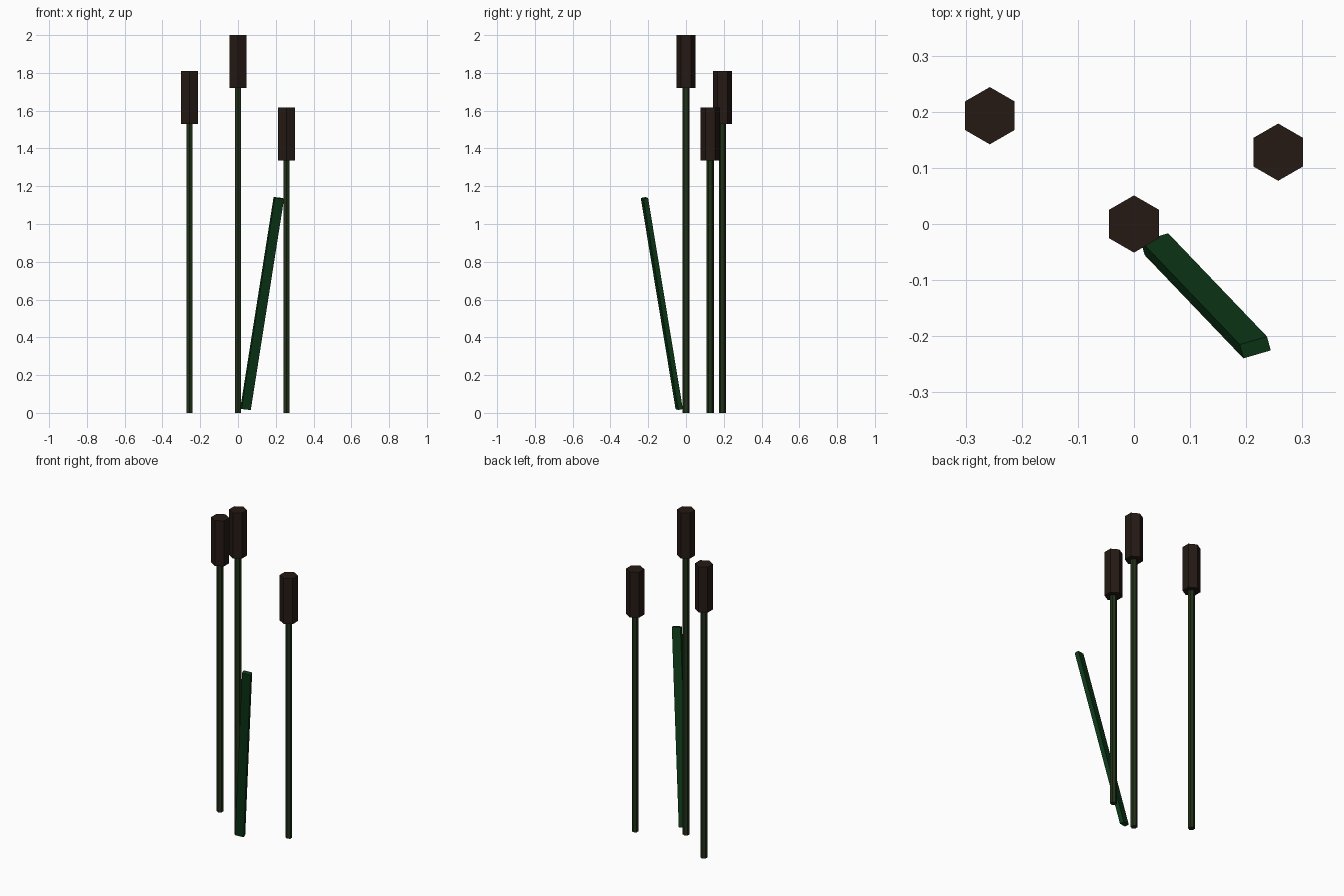
import bpy
from math import radians
from mathutils import Matrix, Vector

if "Cube" in bpy.data.objects:
    bpy.data.objects.remove(bpy.data.objects["Cube"])


def material(name, rgb):
    m = bpy.data.materials.new(name)
    m.diffuse_color = (*rgb, 1)
    m.use_nodes = True
    m.node_tree.nodes["Principled BSDF"].inputs["Base Color"].default_value = m.diffuse_color
    return m


STEM = material("stem_green", (0.015, 0.031, 0.009))
HEAD = material("head_brown", (0.018, 0.010, 0.007))
LEAF = material("leaf_green", (0.004, 0.040, 0.009))


def hex_prism(name, x, y, z0, z1, radius, mat):
    # six-sided prism with corners pointing along y
    bpy.ops.mesh.primitive_cylinder_add(vertices=6, radius=radius, depth=z1 - z0,
                                        location=(x, y, (z0 + z1) / 2))
    ob = bpy.context.object
    ob.name = name
    ob.data.materials.append(mat)


# three reeds: thin stem with a seed head on top
HEAD_LEN = 0.28
for i, (x, y, top) in enumerate([(0, 0, 2.0), (-0.257, 0.193, 1.81), (0.257, 0.128, 1.616)], 1):
    hex_prism(f"stem_{i}", x, y, 0, top - HEAD_LEN + 0.01, 0.019, STEM)
    hex_prism(f"seed_head_{i}", x, y, top - HEAD_LEN, top, 0.051, HEAD)

# leaning leaf: box aligned to its length and width directions
length_dir = Vector((0.176, -0.184, 1.117)).normalized()
width_dir = Vector((0.048, 0.014, -0.0053))
width_dir = (width_dir - width_dir.dot(length_dir) * length_dir).normalized()
thick_dir = length_dir.cross(width_dir)
rot = Matrix((width_dir, thick_dir, length_dir)).transposed().to_4x4()
bpy.ops.mesh.primitive_cube_add(size=1)
leaf = bpy.context.object
leaf.name = "leaf"
leaf.data.transform(Matrix.Diagonal((0.051, 0.026, 1.146, 1)))
leaf.matrix_world = Matrix.Translation((0.128, -0.128, 0.579)) @ rot
leaf.data.materials.append(LEAF)
